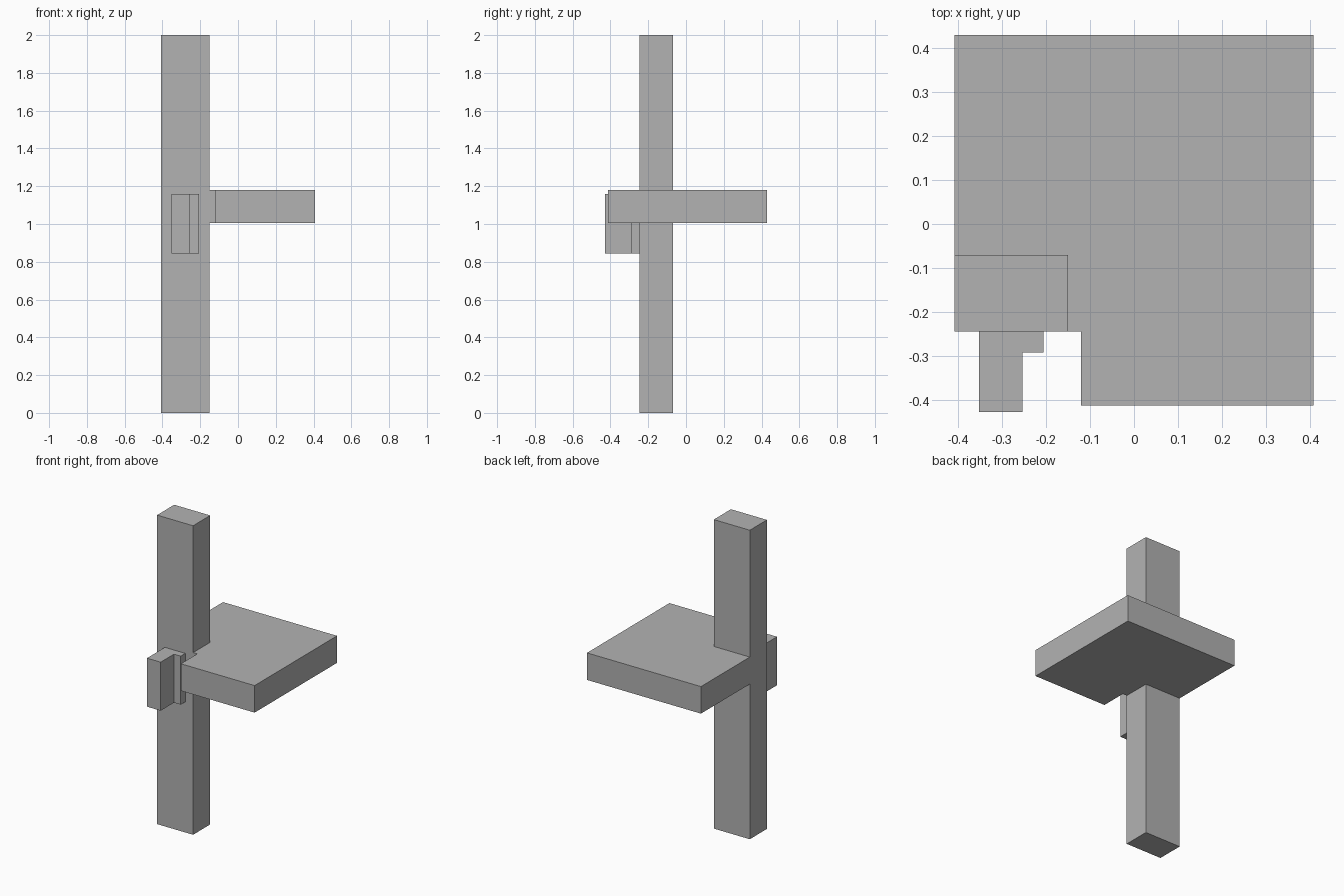
import bpy
import bmesh

cube = bpy.data.objects.get("Cube")
if cube:
    bpy.data.objects.remove(cube, do_unlink=True)

grey = bpy.data.materials.new("plain grey")
grey.use_nodes = True
colour = (0.448, 0.448, 0.448, 1.0)
grey.diffuse_color = colour
grey.node_tree.nodes["Principled BSDF"].inputs["Base Color"].default_value = colour


def prism(name, outline, bottom, top):
    """Extrude a flat outline upward from bottom to top."""
    bm = bmesh.new()
    base = bm.faces.new([bm.verts.new((x, y, bottom)) for x, y in outline])
    grown = bmesh.ops.extrude_face_region(bm, geom=[base])["geom"]
    verts = [v for v in grown if isinstance(v, bmesh.types.BMVert)]
    bmesh.ops.translate(bm, verts=verts, vec=(0, 0, top - bottom))
    bmesh.ops.recalc_face_normals(bm, faces=bm.faces)
    mesh = bpy.data.meshes.new(name)
    bm.to_mesh(mesh)
    bm.free()
    mesh.materials.append(grey)
    obj = bpy.data.objects.new(name, mesh)
    bpy.context.collection.objects.link(obj)
    return obj


# Shared edges of the post
left, right, front, back = -0.408, -0.15, -0.245, -0.07

# Tall upright post
prism("post", [(left, front), (right, front), (right, back), (left, back)], 0, 2)

# Thick shelf wrapping the back and side of the post
prism("shelf", [(left, 0.43), (left, back), (right, back), (right, front),
                (-0.12, front), (-0.12, -0.413), (0.408, -0.413), (0.408, 0.43)],
      1.004, 1.179)

# L-shaped bracket on the front of the post
prism("bracket", [(-0.352, front), (-0.352, -0.428), (-0.254, -0.428),
                  (-0.254, -0.292), (-0.206, -0.292), (-0.206, front)],
      0.845, 1.159)
